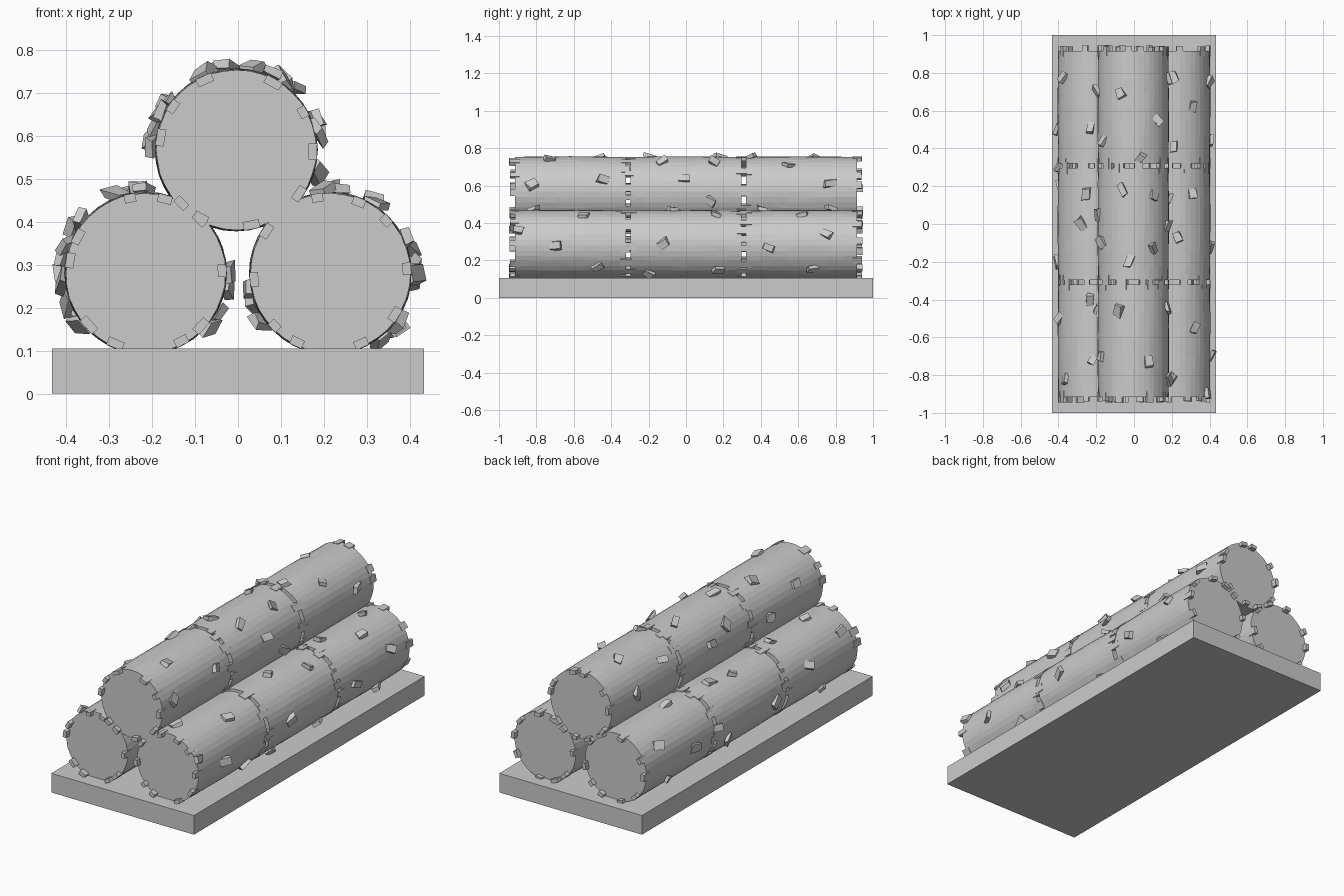
import bpy, bmesh, random
from math import sin, cos, pi, radians
from mathutils import Vector, Matrix

if "Cube" in bpy.data.objects:
    bpy.data.objects.remove(bpy.data.objects["Cube"])

random.seed(4)
R = 0.186
SIDES, RINGS = 40, 8


def finish(bm, name, smooth=False):
    bmesh.ops.recalc_face_normals(bm, faces=bm.faces)
    mesh = bpy.data.meshes.new(name)
    bm.to_mesh(mesh)
    bm.free()
    obj = bpy.data.objects.new(name, mesh)
    bpy.context.collection.objects.link(obj)
    return obj


def frame(cx, cz, angle, radius, y):
    """Local axes on a log: x tangent, y along the log, z outward."""
    out = Vector((cos(angle), 0, sin(angle)))
    along = Vector((0, 1, 0))
    m = Matrix((along.cross(out), along, out)).transposed().to_4x4()
    m.translation = Vector((cx, y, cz)) + out * radius
    return m


def block(bm, matrix, size, jitter=0.0):
    verts = bmesh.ops.create_cube(bm, size=1)["verts"]
    for v in verts:
        v.co = Vector(c * s * (1 + random.uniform(-jitter, jitter))
                      for c, s in zip(v.co, size))
    bmesh.ops.transform(bm, matrix=matrix, verts=verts)


def log(name, cx, cz, y0, y1):
    # slightly uneven barrel with flat ends
    bm = bmesh.new()
    rings = []
    for i in range(RINGS + 1):
        t = i / RINGS
        bulge = 0.003 * sin(pi * t)
        rings.append([bm.verts.new((
            cx + (R + bulge + random.uniform(-.001, .001)) * cos(2 * pi * k / SIDES),
            y0 + (y1 - y0) * t,
            cz + (R + bulge + random.uniform(-.001, .001)) * sin(2 * pi * k / SIDES)))
            for k in range(SIDES)])
    for a, b in zip(rings, rings[1:]):
        for k in range(SIDES):
            n = (k + 1) % SIDES
            bm.faces.new((a[k], a[n], b[n], b[k]))
    bm.faces.new(rings[0])
    bm.faces.new(rings[-1])
    finish(bm, name)


def bark_teeth(name, cx, cz, y0, y1):
    # ragged bark pieces around both rims
    bm = bmesh.new()
    for y in (y0, y1):
        for k in range(10):
            a = 2 * pi * k / 10 + random.uniform(-.2, .2)
            block(bm, frame(cx, cz, a, R - 0.008, y),
                  (random.uniform(.026, .042), random.uniform(.045, .065), .02))
    finish(bm, name)


def bark_chips(name, cx, cz, spots):
    # loose tilted flakes, spots are (angle, y)
    bm = bmesh.new()
    for deg, y in spots:
        m = frame(cx, cz, radians(deg), R + 0.008, y)
        m = m @ Matrix.Rotation(random.uniform(-.6, .6), 4, 'Z')
        m = m @ Matrix.Rotation(random.choice((-1, 1)) * random.uniform(.15, .5), 4, 'X')
        m = m @ Matrix.Rotation(random.uniform(-.3, .3), 4, 'Y')
        block(bm, m, (random.uniform(.035, .045), random.uniform(.05, .065), .02), .25)
    finish(bm, name)


# base slab
bm = bmesh.new()
block(bm, Matrix.Translation((0, 0, .0525)), (.866, 2, .105))
finish(bm, "base")

# three stacked rows, each with its own flakes
rows = {
    "top": (-.004, .567, [
        (110, .69), (146, .44), (48, .55), (79, .35), (107, .18), (56, .15),
        (56, -.13), (97, -.2), (114, -.46), (66, -.73), (152, -.7), (12, -.82),
        (20, -.44), (21, -.01), (-16, .13), (13, .77), (170, .7), (165, .05),
        (178, -.45), (150, -.1)]),
    "right": (.215, .28, [
        (91, .41), (60, .62), (91, .78), (85, -.07), (56, -.55), (95, -.82),
        (25, -.9), (0, -.7), (-36, -.47), (3, -.12), (-53, -.2), (-42, .18),
        (-3, .44), (19, .75), (-40, .68), (60, .16), (200, .5), (215, -.1), (190, -.6)]),
    "left": (-.215, .28, [
        (146, .78), (95, .51), (101, .16), (110, 0), (95, -.4), (92, -.72),
        (140, -.82), (180, .5), (160, -.5), (200, .2), (212, .7), (185, -.2),
        (218, -.65), (170, .3), (-40, -.7), (0, -.4), (-30, .1), (-10, .6)]),
}
for row, (cx, cz, spots) in rows.items():
    for i, yc in enumerate((-.618, 0, .618)):
        y0, y1 = yc - .297, yc + .297
        log(f"{row}_log_{i + 1}", cx, cz, y0, y1)
        bark_teeth(f"{row}_bark_rim_{i + 1}", cx, cz, y0, y1)
    bark_chips(f"{row}_bark_chips", cx, cz, spots)
